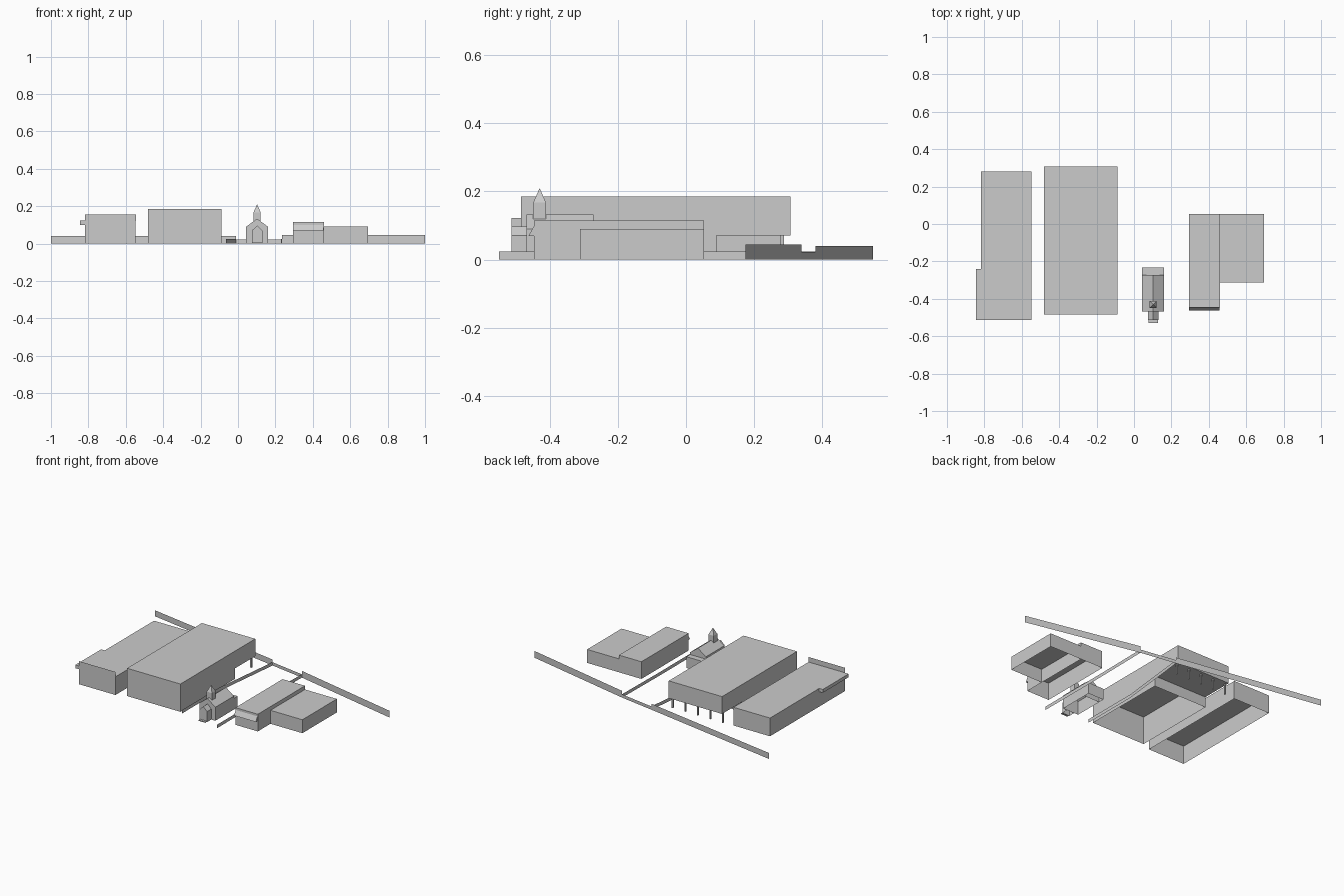
import bpy, bmesh

if "Cube" in bpy.data.objects:
    bpy.data.objects.remove(bpy.data.objects["Cube"])

grey = bpy.data.materials.new("plain_grey")
grey.diffuse_color = (0.6, 0.6, 0.6, 1)
grey.use_nodes = True
grey.node_tree.nodes["Principled BSDF"].inputs["Base Color"].default_value = grey.diffuse_color


def finish(name, bm):
    mesh = bpy.data.meshes.new(name)
    bm.to_mesh(mesh)
    bm.free()
    mesh.materials.append(grey)
    obj = bpy.data.objects.new(name, mesh)
    bpy.context.collection.objects.link(obj)
    return obj


def prism(name, profile, lo, hi, axis="y"):
    """Extrude a profile: (x, z) points along y, or (y, z) points along x; open on the ground."""
    bm = bmesh.new()
    rings = []
    for t in (lo, hi):
        rings.append([bm.verts.new((a, t, z) if axis == "y" else (t, a, z)) for a, z in profile])
    n = len(profile)
    for ring in rings:
        bm.faces.new(ring)
    for i in range(n):
        j = (i + 1) % n
        bm.faces.new((rings[0][i], rings[0][j], rings[1][j], rings[1][i]))
    bmesh.ops.recalc_face_normals(bm, faces=bm.faces[:])
    floor = [f for f in bm.faces if all(v.co.z < 0.0005 for v in f.verts)]
    bmesh.ops.delete(bm, geom=floor, context="FACES")
    return finish(name, bm)


def box(name, x0, x1, y0, y1, z0, z1):
    return prism(name, [(x0, z0), (x1, z0), (x1, z1), (x0, z1)], y0, y1)


def house(name, x0, x1, y0, y1, eave, ridge):
    mid = (x0 + x1) / 2
    return prism(name, [(x0, 0), (x1, 0), (x1, eave), (mid, ridge), (x0, eave)], y0, y1)


def wall(name, path, z1, z0=0.0):
    """Thin upright sheet following a ground path."""
    bm = bmesh.new()
    cols = [(bm.verts.new((x, y, z0)), bm.verts.new((x, y, z1))) for x, y in path]
    for a, b in zip(cols, cols[1:]):
        bm.faces.new((a[0], b[0], b[1], a[1]))
    return finish(name, bm)


# West hall with side canopy and false front
box("west_hall", -0.818, -0.548, -0.513, 0.28, 0, 0.122)
box("west_hall_canopy", -0.845, -0.818, -0.513, -0.24, 0.10, 0.122)
wall("west_hall_false_front", [(-0.818, -0.514), (-0.546, -0.514)], 0.155, 0.12)

# Large hall whose rear end overhangs on posts
prism("large_hall", [(-0.485, 0), (0.09, 0), (0.09, 0.07), (0.307, 0.07),
                     (0.307, 0.186), (-0.485, 0.186)], -0.482, -0.087, "x")
for i in range(5):
    x = -0.472 + i * 0.093
    box("overhang_post", x - 0.004, x + 0.004, 0.278, 0.288, 0, 0.07)

# Chapel: nave, rear room, porch, step
house("chapel_nave", 0.044, 0.160, -0.468, -0.272, 0.09, 0.133)
box("chapel_rear_room", 0.044, 0.160, -0.272, -0.233, 0, 0.075)
house("chapel_porch", 0.075, 0.130, -0.513, -0.468, 0.07, 0.097)
box("chapel_step", 0.078, 0.127, -0.528, -0.513, 0, 0.006)

# Chapel turret and pointed spire
cx, cy, r = 0.102, -0.43, 0.019
box("chapel_turret", cx - r, cx + r, cy - r, cy + r, 0.11, 0.167)
bm = bmesh.new()
base = [bm.verts.new((cx + r * sx, cy + r * sy, 0.167)) for sx, sy in ((-1, -1), (1, -1), (1, 1), (-1, 1))]
tip = bm.verts.new((cx, cy, 0.21))
for i in range(4):
    bm.faces.new((base[i], base[(i + 1) % 4], tip))
finish("chapel_spire", bm)

# East shop, its annex and sloped awning
box("east_shop", 0.293, 0.459, -0.446, 0.053, 0, 0.115)
box("east_annex", 0.459, 0.695, -0.312, 0.053, 0, 0.09)
prism("shop_awning", [(-0.446, 0.10), (-0.446, 0.069), (-0.463, 0.069)], 0.295, 0.456, "x")

# Boundary walls: two tall rear runs, a low link and two low side walls
wall("rear_wall_east", [(1.0, 0.175), (0.235, 0.34)], 0.045)
wall("rear_wall_link", [(0.235, 0.34), (-0.01, 0.38)], 0.022)
wall("rear_wall_west", [(-0.01, 0.38), (-1.0, 0.55)], 0.04)
wall("side_wall_east", [(0.235, 0.34), (0.23, -0.03), (0.23, -0.55)], 0.023)
wall("side_wall_west", [(-0.01, 0.38), (-0.065, -0.11), (-0.065, -0.5)], 0.023)
